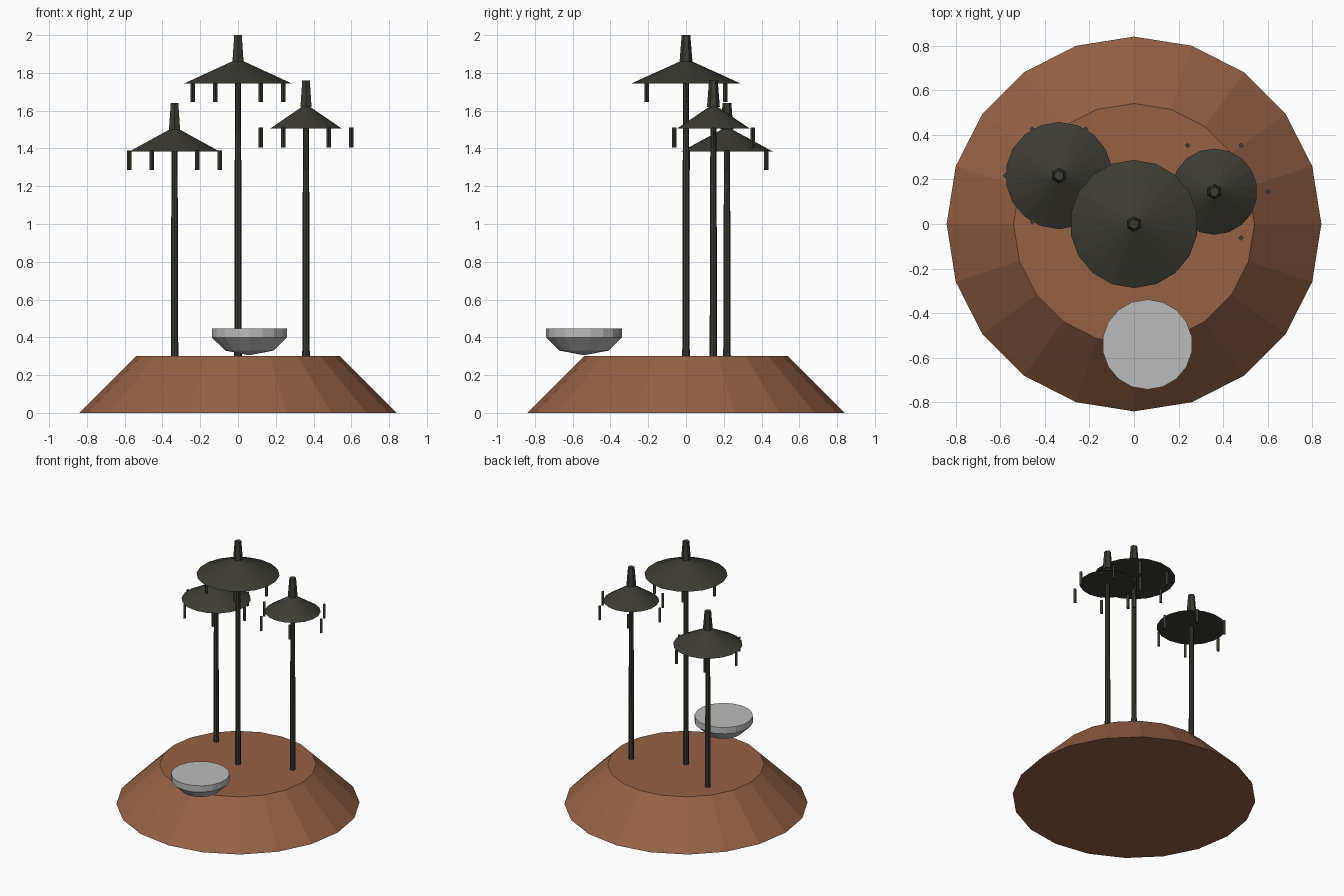
import bpy
import bmesh
from math import sin, cos, pi

cube = bpy.data.objects.get("Cube")
if cube:
    bpy.data.objects.remove(cube, do_unlink=True)


def material(name, rgb):
    m = bpy.data.materials.new(name)
    m.use_nodes = True
    m.diffuse_color = (*rgb, 1)
    bsdf = m.node_tree.nodes["Principled BSDF"]
    bsdf.inputs["Base Color"].default_value = (*rgb, 1)
    bsdf.inputs["Roughness"].default_value = 0.9
    return m


earth = material("earth_brown", (0.30, 0.12, 0.06))
charcoal = material("charcoal", (0.045, 0.044, 0.033))
stone = material("stone_grey", (0.5, 0.5, 0.5))


def lathe(name, profile, sides, mat, x=0, y=0):
    """Flat-faced turned solid from (radius, z) points, bottom to top."""
    bm = bmesh.new()
    rings = []
    for r, z in profile:
        if r == 0:
            rings.append([bm.verts.new((0, 0, z))] * sides)
        else:
            angles = [2 * pi * i / sides for i in range(sides)]
            rings.append([bm.verts.new((r * sin(a), r * cos(a), z)) for a in angles])
    for low, high in zip(rings, rings[1:]):
        for i in range(sides):
            j = (i + 1) % sides
            corners = [low[i], low[j], high[j], high[i]]
            bm.faces.new(list(dict.fromkeys(corners)))
    for ring, (r, z) in zip((rings[0], rings[-1]), (profile[0], profile[-1])):
        if r:
            bm.faces.new(ring)
    bmesh.ops.recalc_face_normals(bm, faces=bm.faces)
    mesh = bpy.data.meshes.new(name)
    bm.to_mesh(mesh)
    bm.free()
    mesh.materials.append(mat)
    ob = bpy.data.objects.new(name, mesh)
    ob.location = (x, y, 0)
    bpy.context.collection.objects.link(ob)
    return ob


GROUND = 0.3


def parasol(label, x, y, eave, radius):
    # slender tapering pole
    lathe(label + "_pole", [(0.02, GROUND - 0.02), (0.016, eave + 0.05)], 8, charcoal, x, y)
    # shallow conical roof
    lathe(label + "_roof", [(radius, eave), (0, eave + 0.13)], 18, charcoal, x, y)
    # tapered finial
    lathe(label + "_finial", [(0.034, eave + 0.115), (0.023, eave + 0.255)], 6, charcoal, x, y)
    # ring of six hanging rods
    for i in range(6):
        a = i * pi / 3
        lathe(f"{label}_hanging_rod_{i + 1}", [(0.012, eave - 0.1), (0.012, eave + 0.005)],
              4, charcoal, x + 0.24 * cos(a), y + 0.24 * sin(a))


# mound
lathe("mound", [(0.84, 0), (0.54, GROUND)], 20, earth)

# three parasols
parasol("middle", 0, 0, 1.745, 0.287)
parasol("right", -0.336, 0.217, 1.385, 0.24)
parasol("left", 0.36, 0.145, 1.505, 0.193)

# bowl at the front edge
lathe("bowl", [(0, 0.305), (0.13, 0.33), (0.202, 0.4), (0.202, 0.448)], 18, stone, 0.06, -0.54)
